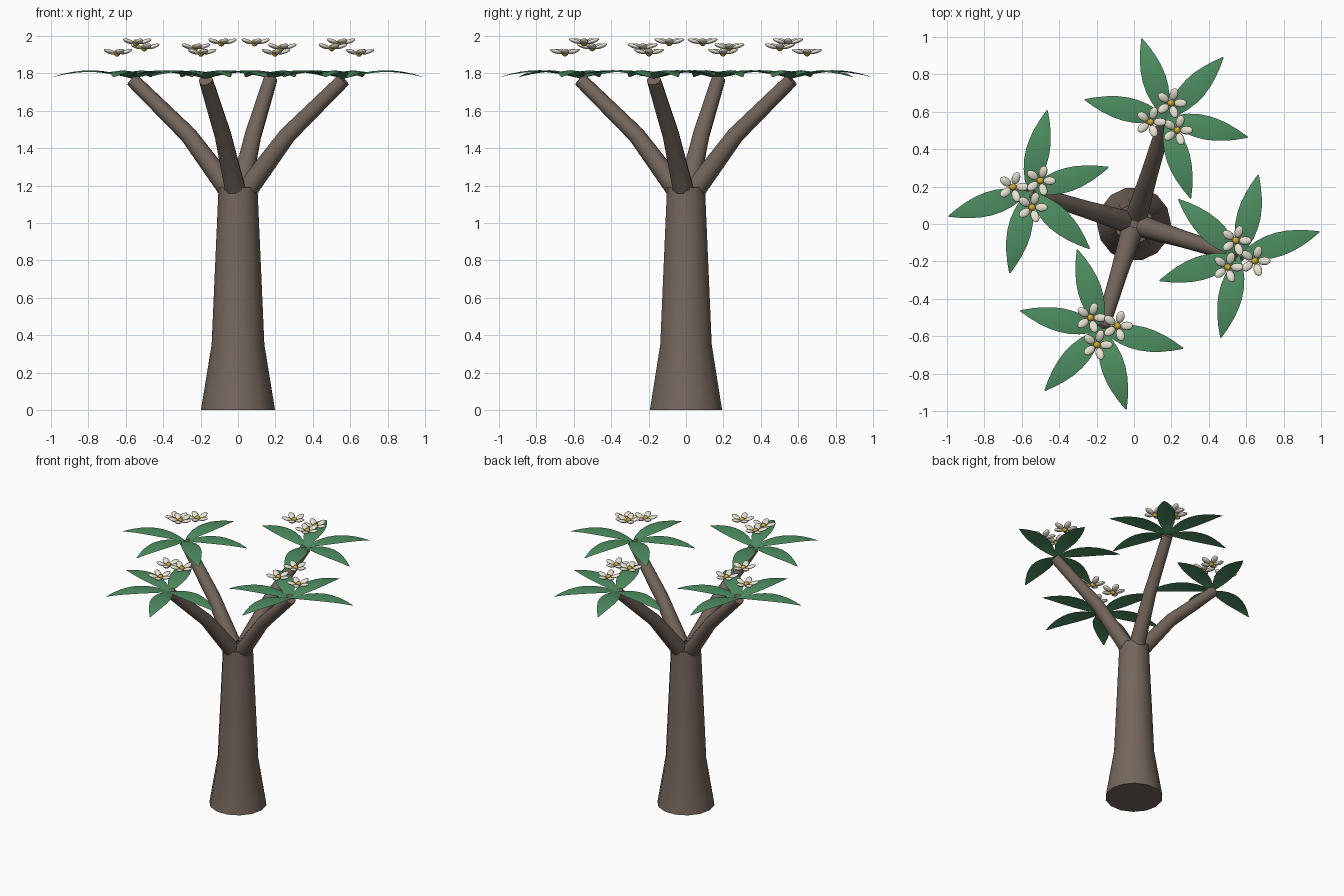
import bpy, bmesh, math
from mathutils import Vector, Matrix

if "Cube" in bpy.data.objects:
    bpy.data.objects.remove(bpy.data.objects["Cube"])


def material(name, rgb):
    m = bpy.data.materials.new(name)
    m.diffuse_color = (*rgb, 1)
    m.use_nodes = True
    m.node_tree.nodes["Principled BSDF"].inputs["Base Color"].default_value = m.diffuse_color
    return m


BARK = material("bark brown", (0.175, 0.135, 0.108))
LEAF = material("leaf green", (0.075, 0.27, 0.12))
PETAL = material("petal cream", (0.82, 0.78, 0.66))
YELLOW = material("flower yellow", (0.65, 0.42, 0.03))


def finish(bm, name, mats, angle=40):
    bmesh.ops.recalc_face_normals(bm, faces=bm.faces) if angle else None
    me = bpy.data.meshes.new(name)
    bm.to_mesh(me)
    bm.free()
    for m in mats:
        me.materials.append(m)
    ob = bpy.data.objects.new(name, me)
    bpy.context.collection.objects.link(ob)
    bpy.context.view_layer.objects.active = ob
    ob.select_set(True)
    bpy.ops.object.shade_smooth_by_angle(angle=math.radians(angle or 40))
    ob.select_set(False)
    return ob


def tube(name, path, radii, sides):
    """Capped tube with a ring of vertices at each path point."""
    bm = bmesh.new()
    pts = [Vector(p) for p in path]
    rings = []
    for i, (p, r) in enumerate(zip(pts, radii)):
        d = (pts[min(i + 1, len(pts) - 1)] - pts[max(i - 1, 0)]).normalized()
        side = Vector((0, 0, 1)).cross(d)
        u = side.normalized() if side.length > 1e-4 else Vector((1, 0, 0))
        v = d.cross(u)
        rings.append([bm.verts.new(p + r * (math.cos(a) * u + math.sin(a) * v))
                      for a in (2 * math.pi * k / sides for k in range(sides))])
    for a, b in zip(rings, rings[1:]):
        for k in range(sides):
            n = (k + 1) % sides
            bm.faces.new((a[k], a[n], b[n], b[k]))
    bm.faces.new(rings[0])
    bm.faces.new(rings[-1])
    return finish(bm, name, [BARK])


def leaf_cluster(name, centre, start):
    """Five arched leaves, 60 degrees apart, as thin sheets."""
    bm = bmesh.new()
    length, n = 0.447, 8
    for i in range(5):
        rot = Matrix.Translation(centre) @ Matrix.Rotation(start + i * math.pi / 3, 4, 'Z')
        rows = []
        for j in range(n + 1):
            t = j / n
            w = 0.064 * math.sin(math.pi * t ** 0.9) ** 0.85 if 0 < j < n else 0.003
            z = 0.16 * t * (1 - t) + 0.008 * t
            rows.append([bm.verts.new(rot @ Vector((t * length, s * w, z - abs(s) * 0.12 * w)))
                         for s in (-1, 0, 1)])
        for a, b in zip(rows, rows[1:]):
            for k in (0, 1):
                bm.faces.new((a[k], b[k], b[k + 1], a[k + 1]))
    return finish(bm, name, [LEAF], 0)


def flower(name, centre):
    """Five upturned oval petals round a yellow bead."""
    bm = bmesh.new()
    base = Matrix.Translation(centre)
    for j in range(5):
        m = (base @ Matrix.Rotation(j * 2 * math.pi / 5, 4, 'Z')
             @ Matrix.Rotation(-math.radians(18), 4, 'Y')
             @ Matrix.Translation((0.052, 0, 0))
             @ Matrix.Diagonal((0.036, 0.023, 0.011, 1)))
        bmesh.ops.create_uvsphere(bm, u_segments=10, v_segments=6, radius=1, matrix=m)
    petals = set(bm.faces)
    bmesh.ops.create_uvsphere(bm, u_segments=10, v_segments=6, radius=0.019,
                              matrix=base @ Matrix.Translation((0, 0, 0.008)))
    for f in bm.faces:
        f.material_index = 0 if f in petals else 1
    return finish(bm, name, [PETAL, YELLOW], 70)


# Trunk with flared foot
tube("trunk", [(0, 0, 0), (0, 0, 0.35), (0, 0, 1.19)], [0.198, 0.141, 0.104], 14)

# Four branches, each with leaves and three flowers
for b in range(4):
    ang = math.radians(-17 + 90 * b)
    out = Vector((math.cos(ang), math.sin(ang), 0))
    path = [out * r + Vector((0, 0, z)) for r, z in ((0.06, 1.19), (0.277, 1.47), (0.59, 1.765))]
    tube(f"branch_{b + 1}", path, [0.057, 0.046, 0.038], 10)
    tip = out * 0.59
    leaf_cluster(f"leaves_{b + 1}", tip + Vector((0, 0, 1.772)), -ang)
    for k, z in enumerate((1.9, 1.955, 1.928)):
        a = ang + k * 2 * math.pi / 3
        flower(f"flower_{b + 1}_{k + 1}",
               tip + Vector((0.086 * math.cos(a), 0.086 * math.sin(a), z)))
